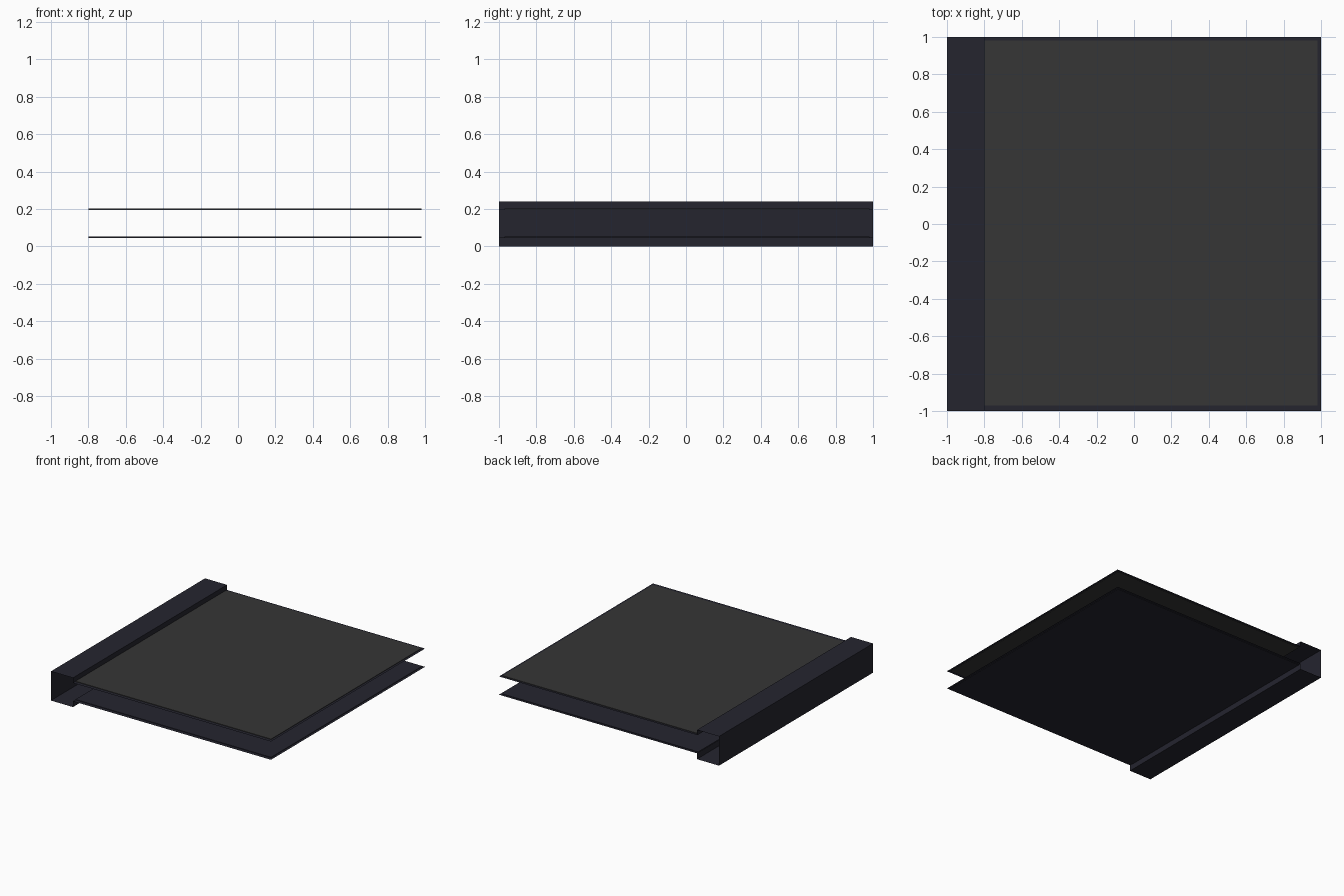
import bpy, bmesh

if "Cube" in bpy.data.objects:
    bpy.data.objects.remove(bpy.data.objects["Cube"])


def material(name, rgb):
    m = bpy.data.materials.new(name)
    m.diffuse_color = (*rgb, 1.0)
    m.use_nodes = True
    m.node_tree.nodes["Principled BSDF"].inputs["Base Color"].default_value = m.diffuse_color
    return m


cover_mat = material("dark navy", (0.018, 0.018, 0.028))
panel_mat = material("charcoal grey", (0.037, 0.037, 0.037))

TOP, BOTTOM, HINGE = 0.198, 0.048, -0.8


def finish(name, bm, mat):
    mesh = bpy.data.meshes.new(name)
    bm.to_mesh(mesh)
    bm.free()
    mesh.materials.append(mat)
    ob = bpy.data.objects.new(name, mesh)
    bpy.context.collection.objects.link(ob)
    return ob


# Folded cover: open-ended profile swept from front to back
profile = [(1, TOP), (HINGE, TOP), (HINGE, 0.24), (-1, 0.24),
           (-1, 0), (HINGE, 0), (HINGE, BOTTOM), (1, BOTTOM)]
bm = bmesh.new()
rows = [[bm.verts.new((x, y, z)) for x, z in profile] for y in (-1, 1)]
front, back = rows
for i in range(len(profile) - 1):
    bm.faces.new((front[i], front[i + 1], back[i + 1], back[i]))
bm.normal_update()
# make the outside of the fold face outwards
if bm.faces[:][0].normal.z < 0:
    bmesh.ops.reverse_faces(bm, faces=bm.faces[:])
finish("folded_cover", bm, cover_mat)


# Thin inset sheets lying on each leaf of the cover
def sheet(name, z, mat):
    bm = bmesh.new()
    bmesh.ops.create_cube(bm, size=1)
    x0, x1 = HINGE + 0.002, 0.98
    bmesh.ops.scale(bm, vec=(x1 - x0, 1.95, 0.008), verts=bm.verts[:])
    bmesh.ops.translate(bm, vec=((x0 + x1) / 2, 0.005, z), verts=bm.verts[:])
    finish(name, bm, mat)


sheet("upper_sheet", TOP, panel_mat)
sheet("lower_sheet", BOTTOM, cover_mat)
